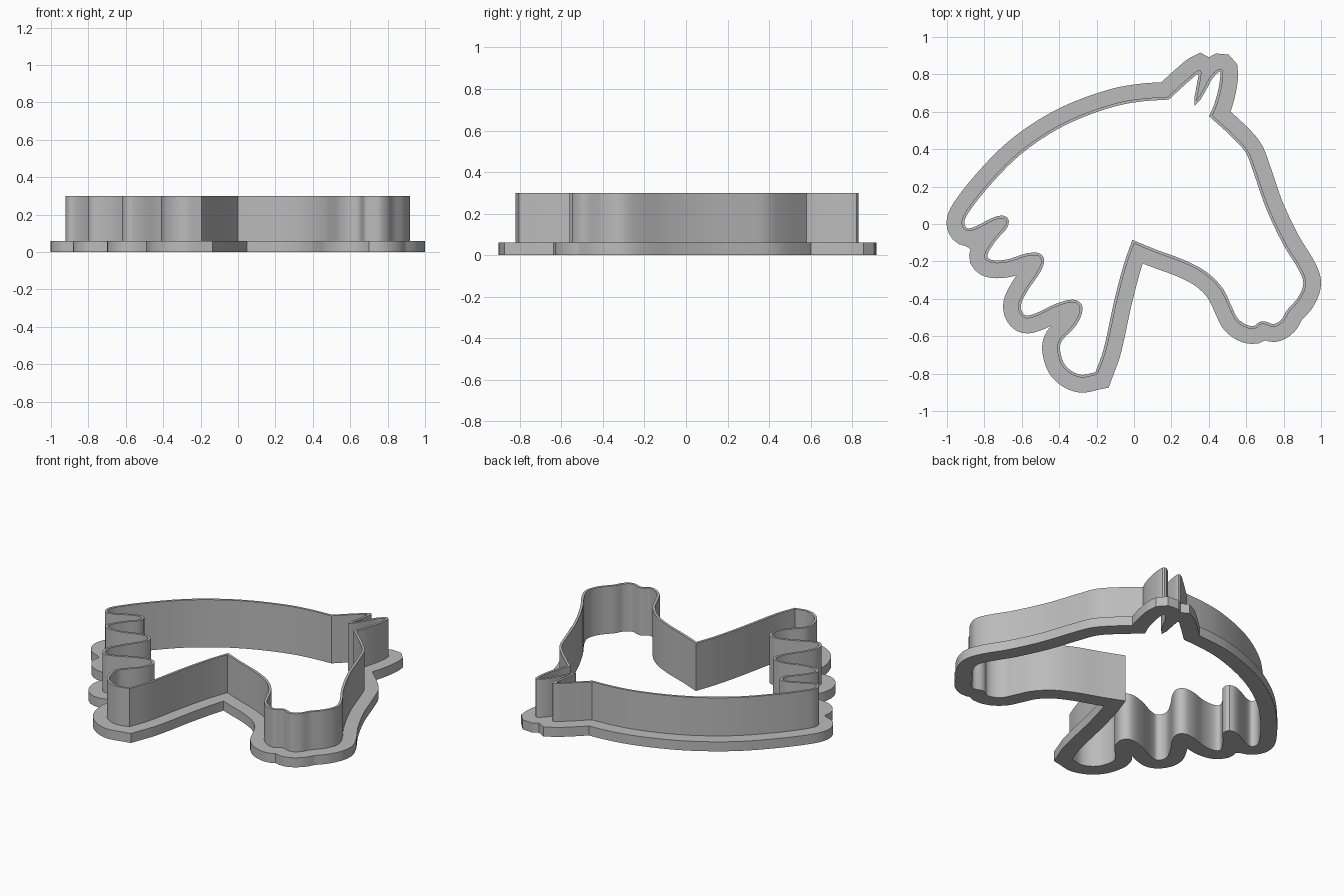
import bpy, bmesh, math
from mathutils import Vector

BASE_TOP, WALL_TOP = 0.06, 0.30
FLANGE_WIDTH, WALL_THICKNESS = 0.08, 0.015
STEP = 0.014

if "Cube" in bpy.data.objects:
    bpy.data.objects.remove(bpy.data.objects["Cube"])

# Smooth runs of the outline, counter-clockwise; runs meet at sharp corners
crest = [(.18, .68), (.04, .67), (-.10, .645), (-.29, .58), (-.45, .5), (-.62, .38),
         (-.77, .23), (-.89, .08)]
mane = [(-.922, .01), (-.9, -.035), (-.85, -.03), (-.74, .023), (-.69, .025),
        (-.69, -.01), (-.75, -.08), (-.8, -.17), (-.77, -.205), (-.68, -.205),
        (-.56, -.17), (-.5, -.18), (-.51, -.24), (-.585, -.355), (-.62, -.44),
        (-.59, -.5), (-.53, -.495), (-.41, -.44), (-.32, -.42), (-.29, -.45),
        (-.32, -.53), (-.4, -.62), (-.41, -.68), (-.375, -.77), (-.29, -.82),
        (-.195, -.805)]
throat = [(-.195, -.805), (-.15, -.68), (-.09, -.41), (-.04, -.22), (0, -.105)]
jaw = [(0, -.105), (.11, -.15), (.27, -.21), (.38, -.27), (.46, -.35), (.51, -.45),
       (.54, -.51), (.59, -.55), (.645, -.56), (.685, -.535), (.75, -.55), (.8, -.52)]
face = [(.83, -.47), (.89, -.4), (.92, -.32), (.9, -.25), (.81, -.1), (.72, .09),
        (.65, .29), (.61, .39), (.54, .47), (.42, .58)]
near_ear = [(.42, .58), (.445, .64), (.47, .74), (.475, .82), (.455, .83),
            (.41, .79), (.37, .72), (.335, .66)]
far_ear = [(.335, .66), (.35, .74), (.36, .81), (.35, .825), (.29, .78), (.18, .68)]


def smooth_run(points):
    """Evenly sampled Hermite curve through the points, without its last point."""
    p = [Vector(q) for q in points]
    last = len(p) - 1
    tangent = [(p[min(i + 1, last)] - p[max(i - 1, 0)]).normalized() for i in range(last + 1)]
    out = []
    for i in range(last):
        chord = (p[i + 1] - p[i]).length
        n = max(2, math.ceil(chord / STEP))
        for k in range(n):
            t = k / n
            s = t * t * (3 - 2 * t)
            out.append(p[i].lerp(p[i + 1], s)
                       + tangent[i] * chord * t * (1 - t) ** 2
                       - tangent[i + 1] * chord * t * t * (1 - t))
    return out


def offset(loop, distance):
    """Mitred parallel outline, trimmed where it runs too close to the loop."""
    out = []
    for i, p in enumerate(loop):
        a = (p - loop[i - 1]).normalized()
        b = (loop[(i + 1) % len(loop)] - p).normalized()
        na, nb = Vector((a.y, -a.x)), Vector((b.y, -b.x))
        n = (na + nb).normalized()
        q = p + n * distance / max(n.dot(na), 0.5)
        if min((q - r).length for r in loop) > abs(distance) * 0.97:
            out.append(q)
    return out


def ring(name, outer, inner, bottom, top, material):
    """Solid between two outlines, extruded from bottom to top."""
    bm = bmesh.new()
    edges = []
    for loop in (outer, inner):
        verts = [bm.verts.new((p.x, p.y, bottom)) for p in loop]
        edges += [bm.edges.new((verts[i - 1], verts[i])) for i in range(len(verts))]
    bmesh.ops.triangle_fill(bm, edges=edges, use_beauty=True, normal=(0, 0, 1))
    grown = bmesh.ops.extrude_face_region(bm, geom=bm.faces[:])["geom"]
    bmesh.ops.translate(bm, vec=(0, 0, top - bottom),
                        verts=[g for g in grown if isinstance(g, bmesh.types.BMVert)])
    bmesh.ops.recalc_face_normals(bm, faces=bm.faces[:])
    mesh = bpy.data.meshes.new(name)
    bm.to_mesh(mesh)
    bm.free()
    mesh.materials.append(material)
    obj = bpy.data.objects.new(name, mesh)
    bpy.context.collection.objects.link(obj)
    bpy.ops.object.select_all(action="DESELECT")
    obj.select_set(True)
    bpy.context.view_layer.objects.active = obj
    bpy.ops.object.shade_smooth_by_angle(angle=math.radians(30))


grey = bpy.data.materials.new("plain grey")
grey.use_nodes = True
colour = (0.5, 0.5, 0.5, 1)
grey.diffuse_color = colour
grey.node_tree.nodes["Principled BSDF"].inputs["Base Color"].default_value = colour

# Cutter outline, its inner face and the rim of the flange
outline = []
for run in (crest + mane, throat, jaw + face, near_ear, far_ear):
    outline += smooth_run(run)
inside = offset(outline, -WALL_THICKNESS)
rim = offset(outline, FLANGE_WIDTH)

ring("base_flange", rim, inside, 0, BASE_TOP, grey)
ring("cutting_wall", outline, inside, BASE_TOP, WALL_TOP, grey)
